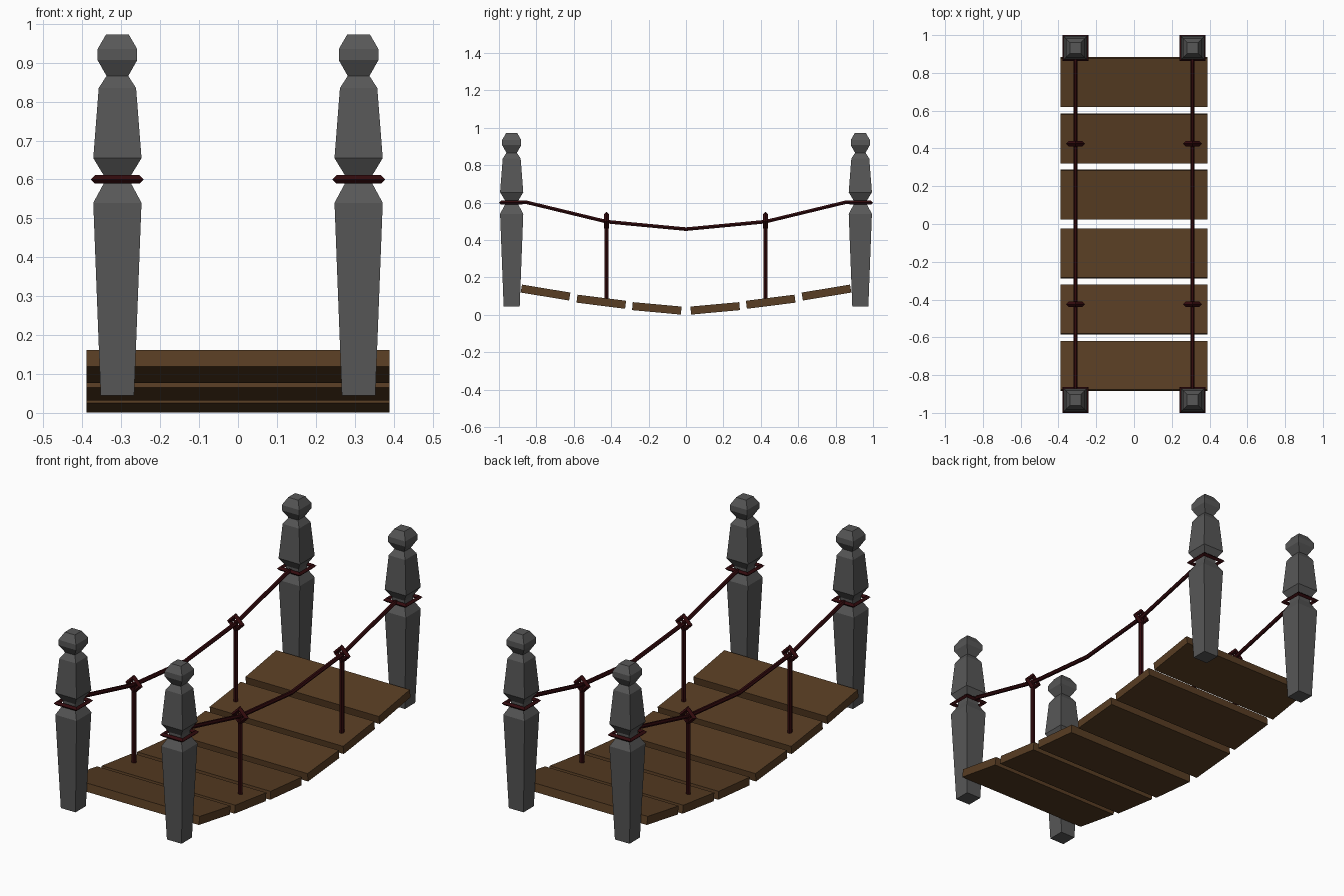
import bpy, bmesh, math
from mathutils import Vector, Matrix

if "Cube" in bpy.data.objects:
    bpy.data.objects.remove(bpy.data.objects["Cube"])


def material(name, rgb):
    m = bpy.data.materials.new(name)
    m.diffuse_color = (*rgb, 1)
    m.use_nodes = True
    m.node_tree.nodes["Principled BSDF"].inputs["Base Color"].default_value = m.diffuse_color
    return m


STONE = material("grey stone", (0.095, 0.095, 0.095))
WOOD = material("brown wood", (0.098, 0.047, 0.017))
ROPE = material("dark red rope", (0.032, 0.003, 0.004))


def loft(name, rings, mat, closed=False):
    """Skin a list of equal-length point rings; cap the ends or close the loop."""
    bm = bmesh.new()
    vs = [[bm.verts.new(p) for p in r] for r in rings]
    n = len(rings[0])
    pairs = list(zip(vs, vs[1:])) + ([(vs[-1], vs[0])] if closed else [])
    for a, b in pairs:
        for i in range(n):
            j = (i + 1) % n
            bm.faces.new((a[i], a[j], b[j], b[i]))
    if not closed:
        bm.faces.new(vs[0])
        bm.faces.new(vs[-1])
    bmesh.ops.recalc_face_normals(bm, faces=bm.faces)
    me = bpy.data.meshes.new(name)
    bm.to_mesh(me)
    bm.free()
    me.materials.append(mat)
    ob = bpy.data.objects.new(name, me)
    bpy.context.collection.objects.link(ob)
    return ob


def circle(n, r, start=0.0):
    return [(r * math.cos(start + 2 * math.pi * i / n),
             r * math.sin(start + 2 * math.pi * i / n)) for i in range(n)]


def square_ring(name, radius, minor, start, matrix):
    """Four-sided ring with diamond section; radius goes to the corners."""
    section = circle(4, 1)
    rings = []
    for cx, cy in circle(4, 1, start):
        rings.append([matrix @ Vector((cx * (radius + minor[0] * u),
                                       cy * (radius + minor[0] * u),
                                       minor[1] * w)) for u, w in section])
    return loft(name, rings, ROPE, closed=True)


# (height, half width) of the turned square post
POST = [(0.045, 0.043), (0.54, 0.062), (0.588, 0.036), (0.612, 0.036),
        (0.655, 0.062), (0.835, 0.048), (0.866, 0.028), (0.907, 0.051),
        (0.935, 0.051), (0.973, 0.029)]
PX, PY, KNOT_Y = 0.31, 0.932, 0.425
R2 = math.sqrt(2)

for sx in (-1, 1):
    x = sx * PX
    for sy in (-1, 1):
        # stone corner post and the rope loop round its waist
        y = sy * PY
        loft("corner_post", [[(x + u, y + v, z) for u, v in
                              circle(4, h * R2, math.pi / 4)] for z, h in POST], STONE)
        square_ring("post_rope_loop", 0.057 * R2, (0.011 * R2, 0.011), math.pi / 4,
                    Matrix.Translation((x, y, 0.6)))
        # handrail upright and its knot
        y = sy * KNOT_Y
        loft("upright", [[(x + u, y + v, z) for u, v in circle(6, 0.0125)]
                         for z in (0.08, 0.51)], ROPE)
        square_ring("rope_knot", 0.036, (0.015, 0.014), 0,
                    Matrix.Translation((x, y, 0.5)) @ Matrix.Rotation(math.pi / 2, 4, 'X'))
    # sagging handrail rope
    path = [(-0.88, 0.602), (-0.855, 0.602), (-KNOT_Y, 0.498), (0, 0.458),
            (KNOT_Y, 0.498), (0.855, 0.602), (0.88, 0.602)]
    loft("handrail_rope", [[(x + u, y, z + v) for u, v in circle(6, 0.011)]
                           for y, z in path], ROPE)

# deck planks: (centre y, centre z, tilt in degrees), mirrored front to back
for cy, cz, tilt in [(0.156, 0.0345, 5.2), (0.453, 0.07, 7.2), (0.751, 0.119, 9.4)]:
    for sy in (-1, 1):
        m = (Matrix.Translation((0, sy * cy, cz))
             @ Matrix.Rotation(math.radians(sy * tilt), 4, 'X'))
        loft("deck_plank", [[m @ Vector((px, v, w)) for v, w in
                             ((-0.131, -0.0215), (0.131, -0.0215),
                              (0.131, 0.0215), (-0.131, 0.0215))]
                            for px in (-0.39, 0.39)], WOOD)
